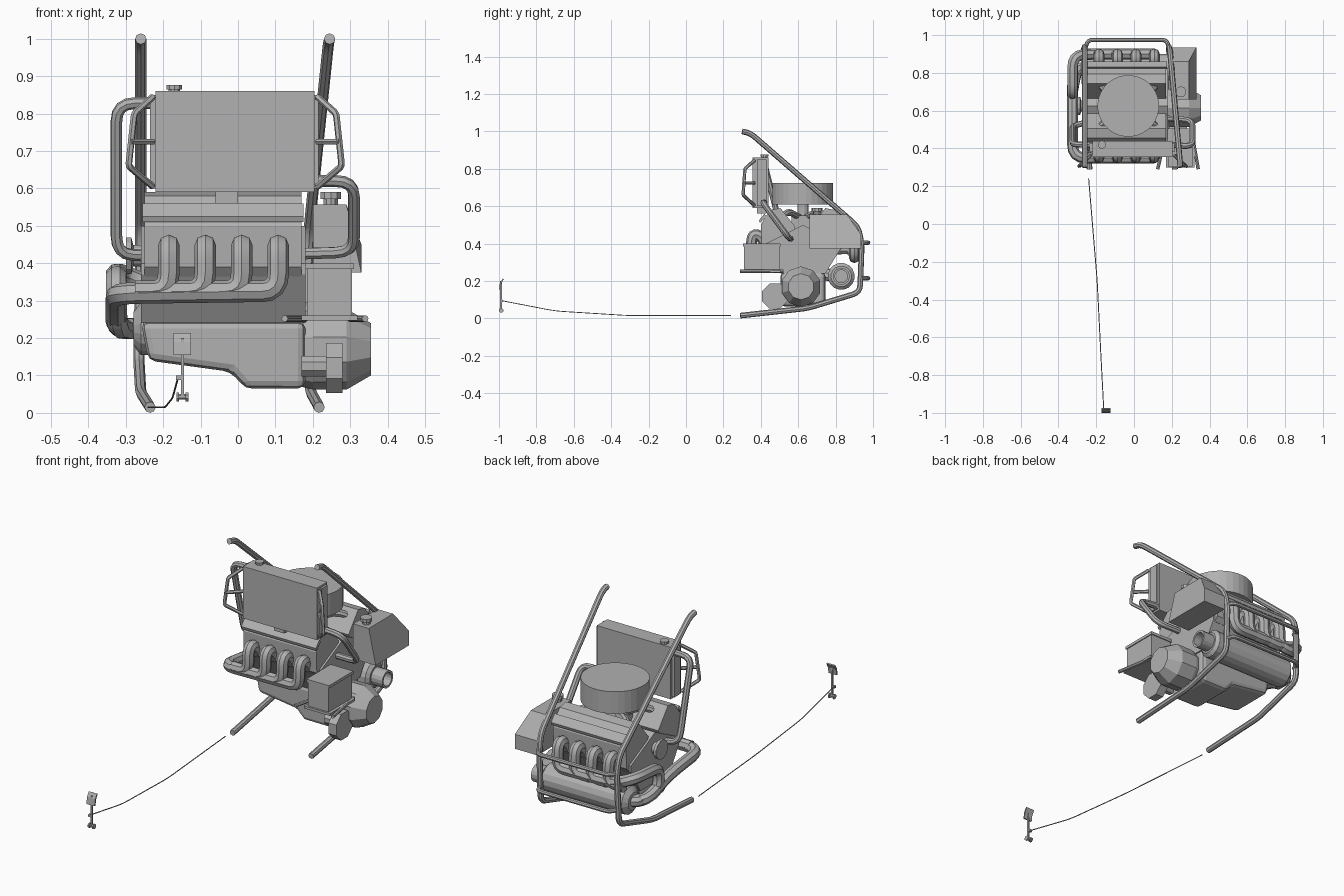
import bpy, bmesh, math
from mathutils import Vector

if "Cube" in bpy.data.objects:
    bpy.data.objects.remove(bpy.data.objects["Cube"], do_unlink=True)

grey = bpy.data.materials.new("mid_grey")
grey.use_nodes = True
colour = (0.44, 0.44, 0.44, 1)
grey.diffuse_color = colour
grey.node_tree.nodes["Principled BSDF"].inputs["Base Color"].default_value = colour

MID = 0.625  # engine centre line in y


def finish(name, bm, bevel=0):
    bmesh.ops.recalc_face_normals(bm, faces=bm.faces)
    mesh = bpy.data.meshes.new(name)
    bm.to_mesh(mesh)
    bm.free()
    mesh.materials.append(grey)
    ob = bpy.data.objects.new(name, mesh)
    bpy.context.collection.objects.link(ob)
    if bevel:
        mod = ob.modifiers.new("bevel", "BEVEL")
        mod.width = bevel
        mod.segments = 2
    return ob


def box(name, x, y, z, bevel=0):
    bm = bmesh.new()
    bmesh.ops.create_cube(bm, size=1)
    for v in bm.verts:
        v.co = [lo + (c + 0.5) * (hi - lo) for c, (lo, hi) in zip(v.co, (x, y, z))]
    return finish(name, bm, bevel)


def extrude(name, points, axis, lo, hi, bevel=0):
    """Extrude a closed profile along x (points are y, z) or y (points are x, z)."""
    bm = bmesh.new()
    place = (lambda a, b, t: (t, a, b)) if axis == "x" else (lambda a, b, t: (a, t, b))
    face = bm.faces.new([bm.verts.new(place(a, b, lo)) for a, b in points])
    new = bmesh.ops.extrude_face_region(bm, geom=[face])["geom"]
    move = Vector(place(0, 0, hi - lo))
    for v in new:
        if isinstance(v, bmesh.types.BMVert):
            v.co += move
    return finish(name, bm, bevel)


def lathe(name, centre, axis, profile, sides):
    """Stack of rings (distance, radius) along x or z, capped at both ends."""
    bm = bmesh.new()
    rings = []
    for d, r in profile:
        ring = []
        for i in range(sides):
            a = math.tau * (i + 0.5) / sides
            u, w = r * math.cos(a), r * math.sin(a)
            offset = Vector((d, u, w)) if axis == "x" else Vector((u, w, d))
            ring.append(bm.verts.new(Vector(centre) + offset))
        rings.append(ring)
    for a, b in zip(rings, rings[1:]):
        for i in range(sides):
            j = (i + 1) % sides
            bm.faces.new((a[i], a[j], b[j], b[i]))
    bm.faces.new(rings[0])
    bm.faces.new(rings[-1])
    return finish(name, bm)


def tube(name, points, radius, bend=0.05, sides=2):
    """Pipe along a path whose corners are rounded."""
    pts = [Vector(p) for p in points]
    path = [pts[0]]
    for a, b, c in zip(pts, pts[1:], pts[2:]):
        p = b + (a - b).normalized() * min(bend, (a - b).length * 0.48)
        q = b + (c - b).normalized() * min(bend, (c - b).length * 0.48)
        for i in range(5):
            t = i / 4
            path.append(p * (1 - t) ** 2 + b * 2 * t * (1 - t) + q * t * t)
    path.append(pts[-1])
    cu = bpy.data.curves.new(name, "CURVE")
    cu.dimensions = "3D"
    cu.bevel_depth = radius
    cu.bevel_resolution = sides
    cu.use_fill_caps = True
    sp = cu.splines.new("POLY")
    sp.points.add(len(path) - 1)
    for v, p in zip(sp.points, path):
        v.co = (*p, 1)
    temp = bpy.data.objects.new(name + "_path", cu)
    bpy.context.collection.objects.link(temp)
    mesh = bpy.data.meshes.new_from_object(temp.evaluated_get(bpy.context.evaluated_depsgraph_get()))
    bpy.data.objects.remove(temp, do_unlink=True)
    mesh.materials.clear()
    mesh.materials.append(grey)
    ob = bpy.data.objects.new(name, mesh)
    bpy.context.collection.objects.link(ob)
    bpy.ops.object.select_all(action="DESELECT")
    ob.select_set(True)
    bpy.context.view_layer.objects.active = ob
    bpy.ops.object.shade_smooth_by_angle(angle=math.radians(35))
    return ob


# Engine block and V-shaped heads
half = [(0.12, 0.24), (0.20, 0.37), (0.20, 0.40)]
block = [(MID + y, z) for y, z in half] + [(MID, 0.50)] + [(MID - y, z) for y, z in reversed(half)]
extrude("engine_block", block, "x", -0.26, 0.18)
head = [(0.20, 0.365), (0.22, 0.39), (0.225, 0.50), (0.20, 0.545), (0.17, 0.58), (0.12, 0.59), (0.04, 0.49), (0.07, 0.42)]
for side, label in ((-1, "front"), (1, "rear")):
    extrude(label + "_head", [(MID + side * y, z) for y, z in head], "x", -0.25, 0.17)
    extrude(label + "_valve_cover", [(MID + side * y, z) for y, z in
            ((0.23, 0.51), (0.235, 0.525), (0.205, 0.56), (0.195, 0.545))], "x", -0.255, 0.175)

# Oil pan and gearbox
extrude("oil_pan", [(-0.26, 0.245), (-0.24, 0.14), (-0.02, 0.11), (0.02, 0.065), (0.18, 0.065), (0.18, 0.245)],
        "y", MID - 0.12, MID + 0.12, 0.02)
lathe("gearbox", (0, 0.615, 0.17), "x", [(0.17, 0.1), (0.2, 0.108), (0.29, 0.108), (0.355, 0.07)], 10)
lathe("starter_drum", (0, 0.475, 0.12), "x", [(0.235, 0.073), (0.28, 0.073)], 8)
lathe("starter_axle", (0, 0.49, 0.125), "x", [(0.17, 0.03), (0.24, 0.03)], 8)
lathe("pulley", (0, MID, 0.42), "x", [(-0.30, 0.05), (-0.285, 0.05), (-0.28, 0.03), (-0.25, 0.03)], 12)

# Carburettor, intake runners and air filter
box("carburettor", (-0.09, 0.03), (0.565, 0.685), (0.47, 0.55))
lathe("filter_neck", (-0.03, MID, 0), "z", [(0.53, 0.03), (0.62, 0.03)], 12)
lathe("air_filter", (-0.03, MID, 0), "z", [(0.61, 0.163), (0.725, 0.163)], 32)
for sx in (-1, 1):
    for sy in (-1, 1):
        tube("intake_runner", [(-0.03 + sx * 0.03, MID + sy * 0.02, 0.54), (-0.03 + sx * 0.11, MID + sy * 0.075, 0.575),
                               (-0.03 + sx * 0.16, MID + sy * 0.12, 0.54)], 0.018)

# Exhaust headers, collectors and silencer
for side, label in ((-1, "front"), (1, "rear")):
    for i in range(4):
        x = -0.185 + 0.0975 * i
        down = [(x, MID + side * 0.2, 0.40), (x, MID + side * 0.235, 0.45),
                (x, MID + side * 0.275, 0.445), (x, MID + side * 0.275, 0.325)]
        tube(label + "_header", down + [(x - 0.09, MID + side * 0.275, 0.325)], 0.029)
tube("front_collector", [(0.03, 0.35, 0.325), (-0.325, 0.35, 0.32), (-0.325, 0.60, 0.29), (-0.325, 0.80, 0.225),
                         (-0.24, 0.83, 0.225)], 0.029, 0.07)
tube("rear_collector", [(0.03, 0.90, 0.325), (-0.22, 0.90, 0.33), (-0.325, 0.89, 0.375), (-0.325, 0.68, 0.36),
                        (-0.325, 0.70, 0.23), (-0.30, 0.83, 0.225), (-0.24, 0.83, 0.225)], 0.029, 0.06)
lathe("silencer", (0, 0.83, 0.225), "x", [(-0.28, 0.045), (-0.26, 0.072), (0.20, 0.072), (0.215, 0.055)], 16)
lathe("silencer_outlet", (0, 0.83, 0.225), "x",
      [(0.2, 0.045), (0.28, 0.045), (0.28, 0.034), (0.23, 0.034)], 16)

# Radiator with cap, side handles and hoses
extrude("radiator", [(0.355, 0.59), (0.355, 0.86), (0.44, 0.86), (0.44, 0.59)], "x", -0.22, 0.205)
box("radiator_back", (-0.235, 0.215), (0.38, 0.43), (0.60, 0.85))
box("radiator_foot", (-0.06, 0), (0.38, 0.43), (0.56, 0.59))
lathe("radiator_cap", (-0.17, 0.42, 0), "z", [(0.855, 0.016), (0.865, 0.016), (0.865, 0.022), (0.876, 0.022)], 10)
for side in (-1, 1):
    def at(out, y, z):
        return (-0.0075 + side * out, y, z)
    bars = [at(0.22, 0.365, 0.845), at(0.27, 0.315, 0.80), at(0.285, 0.305, 0.66), at(0.22, 0.365, 0.605)]
    tube("radiator_handle", bars, 0.009, 0.01, 1)
    tube("handle_rung", [at(0.22, 0.365, 0.725), at(0.28, 0.305, 0.725)], 0.009, 0.01, 1)
tube("upper_hose", [(-0.21, 0.42, 0.828), (-0.325, 0.42, 0.828), (-0.325, 0.52, 0.425), (-0.24, 0.54, 0.42)], 0.016)
tube("lower_hose", [(0.19, 0.42, 0.62), (0.31, 0.41, 0.62), (0.31, 0.55, 0.43), (0.16, 0.56, 0.425)], 0.016)

# Fuel tank with sloped back and outer side
tank = extrude("fuel_tank", [(0.66, 0.375), (0.935, 0.375), (0.935, 0.45), (0.86, 0.557), (0.66, 0.557)], "x", 0.2, 0.33)
for v in tank.data.vertices:
    if v.co.x > 0.3 and v.co.z > 0.5:
        v.co.x = 0.29
lathe("fuel_cap", (0.248, 0.70, 0), "z", [(0.55, 0.02), (0.572, 0.02), (0.572, 0.029), (0.59, 0.029)], 10)

# Battery on its tray and splayed supports
box("battery", (0.185, 0.305), (0.31, 0.50), (0.26, 0.40))
box("battery_lid", (0.18, 0.31), (0.305, 0.505), (0.385, 0.40))
box("battery_tray", (0.17, 0.32), (0.30, 0.505), (0.247, 0.26))
for start, end in ((0.18, 0.125), (0.30, 0.34)):
    tube("tray_support", [(start, 0.52, 0.252), (end, 0.29, 0.252)], 0.009)

# Tubular frame rails
rail = [(0.30, 1.0), (0.345, 0.99), (0.92, 0.49), (0.94, 0.40), (0.93, 0.14), (0.65, 0.055), (0.29, 0.015)]
for label, xs in (("right", (-0.26, -0.26, -0.26, -0.26, -0.265, -0.26, -0.235)),
                  ("left", (0.245, 0.242, 0.19, 0.185, 0.185, 0.195, 0.217))):
    tube(label + "_frame_rail", [(x, y, z) for x, (y, z) in zip(xs, rail)], 0.015, 0.04)
for z in (0.405, 0.215):
    tube("rear_bumper", [(-0.26, 0.92, z), (-0.245, 0.975, z), (0.175, 0.975, z), (0.187, 0.92, z)], 0.011, 0.03)

# Pedal and throttle cable
box("pedal_stem", (-0.152, -0.144), (-0.995, -0.985), (0.04, 0.20))
extrude("pedal_pad", [(-1.0, 0.155), (-0.995, 0.19), (-0.98, 0.213), (-0.974, 0.21), (-0.988, 0.185), (-0.992, 0.155)],
        "x", -0.172, -0.125)
lathe("pedal_pivot", (0, -0.988, 0.043), "x", [(-0.165, 0.013), (-0.158, 0.013), (-0.158, 0.008),
                                               (-0.14, 0.008), (-0.14, 0.013), (-0.133, 0.013)], 8)
box("pedal_arm", (-0.166, -0.146), (-0.994, -0.982), (0.088, 0.1))
tube("throttle_cable", [(-0.16, -0.985, 0.095), (-0.175, -0.70, 0.04), (-0.195, -0.30, 0.015), (-0.24, 0.24, 0.015)],
     0.0025, 0.05, 1)
